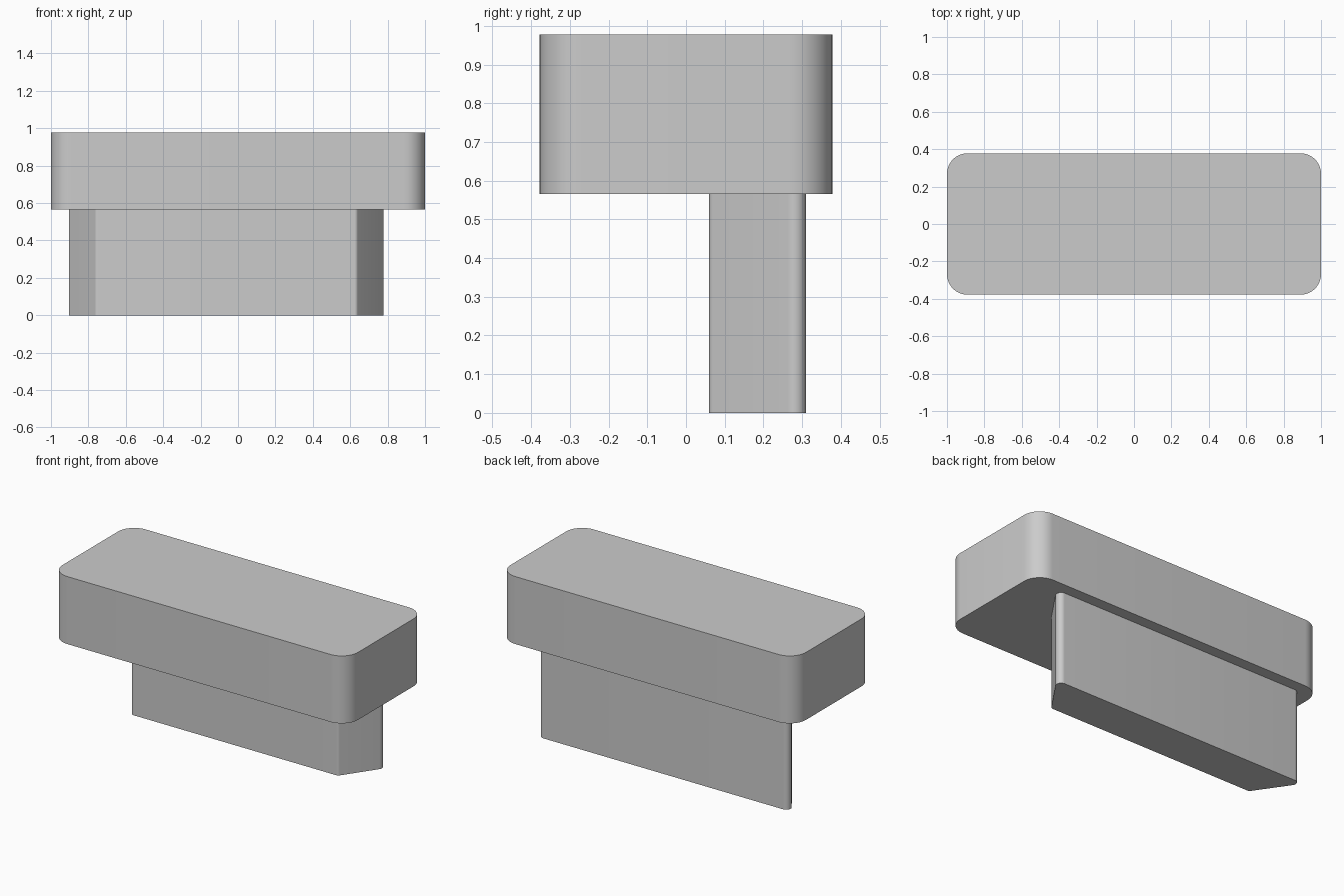
import bpy, math
from mathutils import Vector

cube = bpy.data.objects.get("Cube")
if cube:
    bpy.data.objects.remove(cube, do_unlink=True)

grey = bpy.data.materials.new("light grey")
grey.use_nodes = True
colour = (0.6, 0.6, 0.6, 1)
grey.diffuse_color = colour
grey.node_tree.nodes["Principled BSDF"].inputs["Base Color"].default_value = colour


def rounded_outline(corners, steps=12):
    """Fillet a counter-clockwise convex outline given as (x, y, radius)."""
    points = []
    for i, (x, y, radius) in enumerate(corners):
        p = Vector((x, y))
        to_prev = (Vector(corners[i - 1][:2]) - p).normalized()
        to_next = (Vector(corners[(i + 1) % len(corners)][:2]) - p).normalized()
        half = to_prev.angle(to_next) / 2
        centre = p + (to_prev + to_next).normalized() * radius / math.sin(half)
        start = p + to_prev * radius / math.tan(half) - centre
        turn = math.pi - 2 * half
        for s in range(steps + 1):
            a = turn * s / steps
            points.append(centre + Vector((start.x * math.cos(a) - start.y * math.sin(a),
                                           start.x * math.sin(a) + start.y * math.cos(a))))
    return points


def prism(name, corners, bottom, top):
    """Extrude a rounded outline between two heights."""
    ring = rounded_outline(corners)
    n = len(ring)
    verts = [(p.x, p.y, z) for z in (bottom, top) for p in ring]
    faces = [tuple(reversed(range(n))), tuple(range(n, 2 * n))]
    faces += [(i, (i + 1) % n, n + (i + 1) % n, n + i) for i in range(n)]
    mesh = bpy.data.meshes.new(name)
    mesh.from_pydata(verts, [], faces)
    mesh.materials.append(grey)
    obj = bpy.data.objects.new(name, mesh)
    bpy.context.collection.objects.link(obj)
    bpy.ops.object.select_all(action='DESELECT')
    obj.select_set(True)
    bpy.context.view_layer.objects.active = obj
    bpy.ops.object.shade_smooth_by_angle(angle=math.radians(30))
    return obj


# Upper body: block with rounded vertical corners
w, d, r = 1.0, 0.378, 0.11
prism("body", [(-w, -d, r), (w, -d, r), (w, d, r), (-w, d, r)], 0.565, 0.978)

# Plug: trapezoid tongue, wide at the back, set off centre
mid, front, back = -0.063, 0.697, 0.869
prism("plug", [(mid - front, 0.06, 0.02), (mid + front, 0.06, 0.02),
               (mid + back, 0.31, 0.03), (mid - back, 0.31, 0.03)], 0, 0.565)
